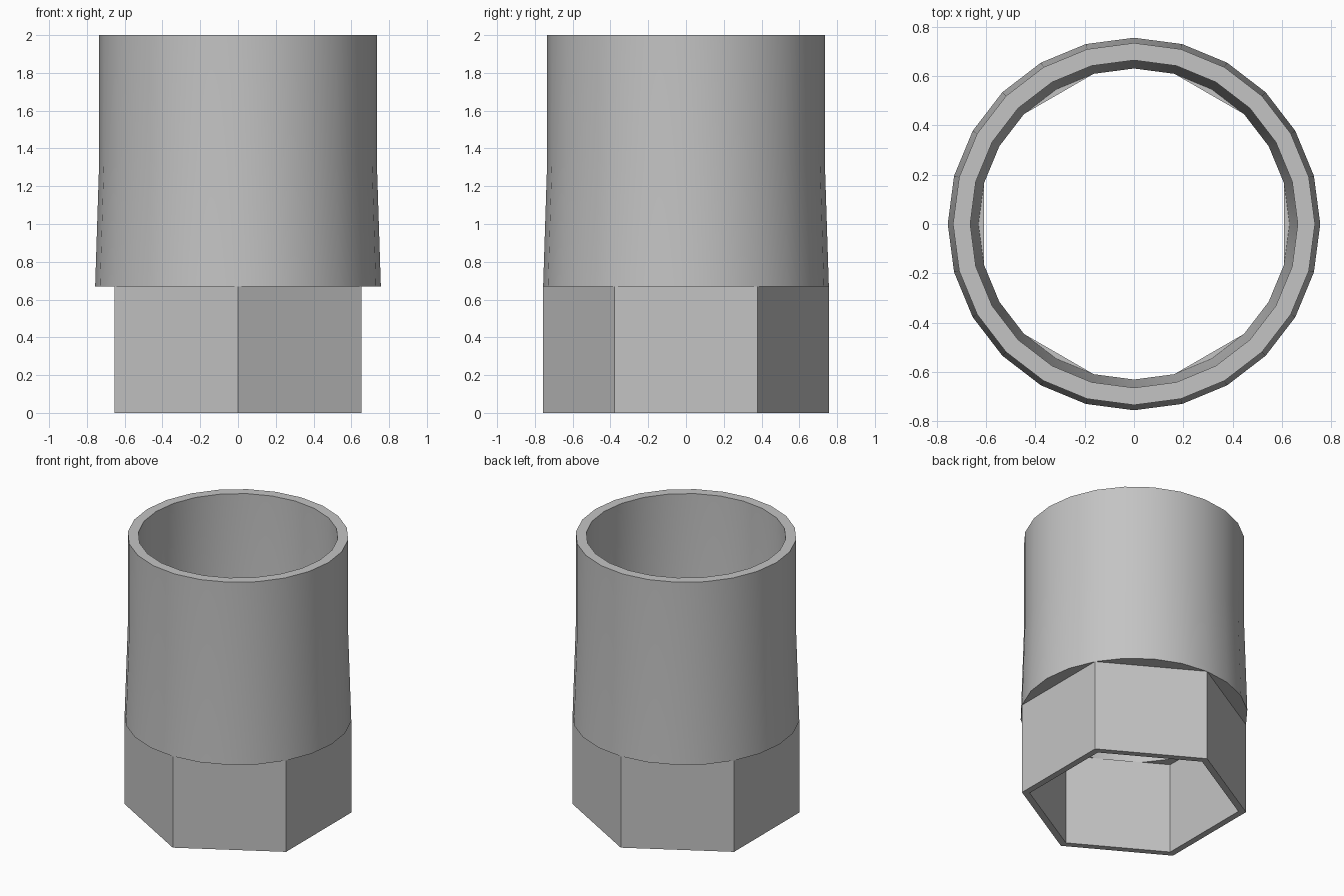
import bpy, bmesh
from math import cos, sin, radians

cube = bpy.data.objects.get("Cube")
if cube:
    bpy.data.objects.remove(cube)

SIDES = 24
STEP = 360 / SIDES
HEX_OUT, HEX_IN = 0.655, 0.61           # apothems of the hexagonal skirt
FLARE_R = HEX_OUT / cos(radians(30))    # flare meets the hexagon corners
BORE_R = HEX_IN / cos(radians(STEP))    # bore touches the inner flats
SHOULDER, TAPER_END, TOP = 0.67, 1.33, 2.0


def round_radius(r):
    return lambda a: r


def hex_radius(apothem):
    # corners point along +y and -y
    return lambda a: apothem / cos(radians((a + 30) % 60 - 30))


# Closed wall section, from the outer foot up, over the rim and down the bore
section = [
    (hex_radius(HEX_OUT), 0),
    (hex_radius(HEX_OUT), SHOULDER),
    (round_radius(FLARE_R), SHOULDER),
    (round_radius(0.735), TAPER_END),
    (round_radius(0.735), TOP),
    (round_radius(0.665), TOP),
    (round_radius(0.665), TAPER_END),
    (round_radius(BORE_R), SHOULDER),
    (hex_radius(HEX_IN), SHOULDER),
    (hex_radius(HEX_IN), 0),
]

bm = bmesh.new()
rings = []
for radius, z in section:
    ring = []
    for i in range(SIDES):
        a = i * STEP
        r = radius(a)
        ring.append(bm.verts.new((r * cos(radians(a)), r * sin(radians(a)), z)))
    rings.append(ring)

for low, high in zip(rings, rings[1:] + rings[:1]):
    for i in range(SIDES):
        j = (i + 1) % SIDES
        bm.faces.new((low[i], low[j], high[j], high[i]))

# Weld where the hexagon and the round rings touch
bmesh.ops.remove_doubles(bm, verts=bm.verts, dist=0.0005)

mesh = bpy.data.meshes.new("hex_socket_sleeve")
bm.to_mesh(mesh)
bm.free()
sleeve = bpy.data.objects.new("hex_socket_sleeve", mesh)
bpy.context.collection.objects.link(sleeve)

# Plain grey
grey = bpy.data.materials.new("light grey")
grey.use_nodes = True
colour = (0.55, 0.55, 0.55, 1)
grey.diffuse_color = colour
grey.node_tree.nodes["Principled BSDF"].inputs["Base Color"].default_value = colour
mesh.materials.append(grey)

# Smooth barrel, crisp hexagon and rims
bpy.ops.object.select_all(action="DESELECT")
sleeve.select_set(True)
bpy.context.view_layer.objects.active = sleeve
bpy.ops.object.shade_smooth_by_angle(angle=radians(30))
